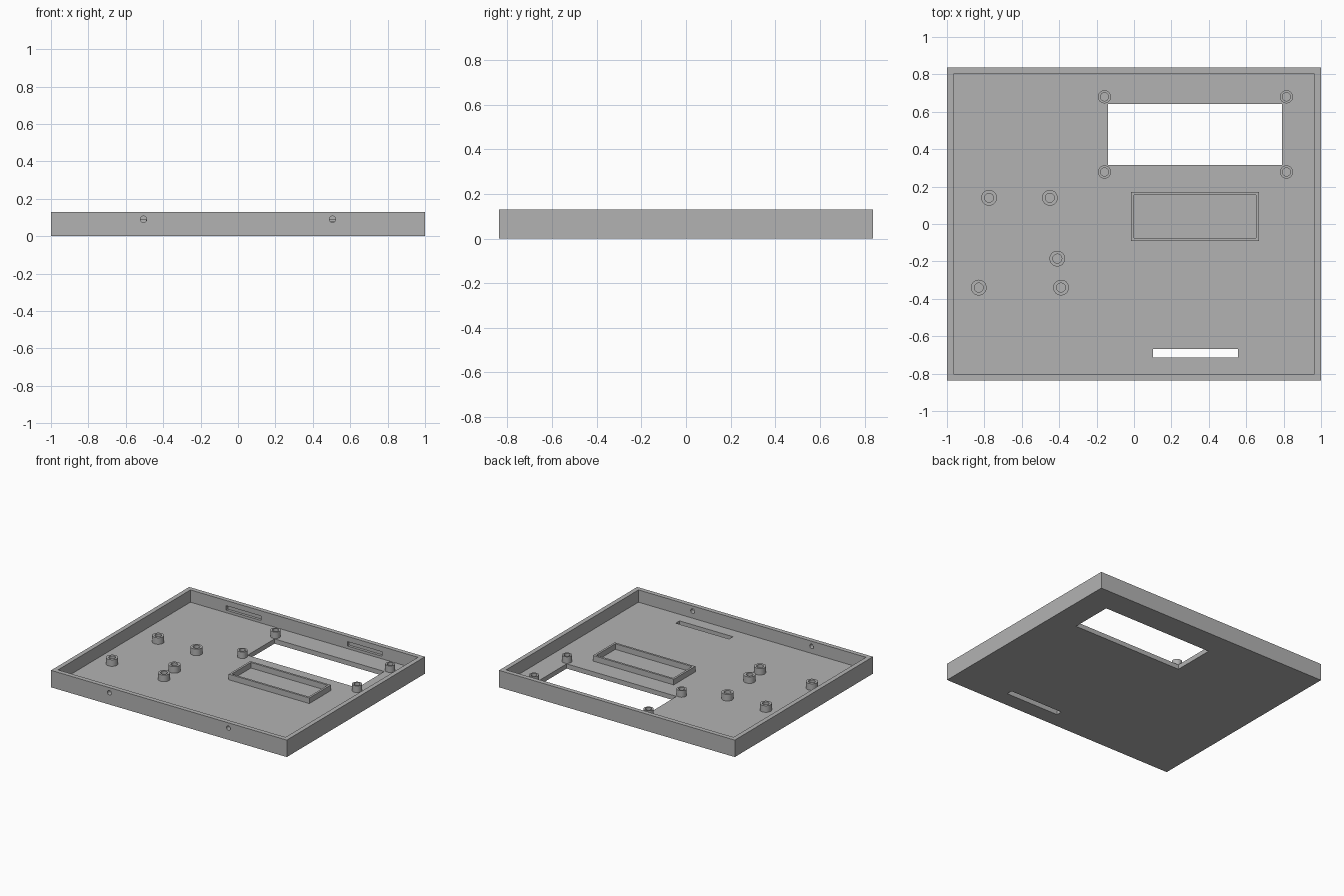
import bpy, bmesh
from math import tau, pi
from mathutils import Matrix, Vector

cube = bpy.data.objects.get("Cube")
if cube:
    bpy.data.objects.remove(cube)

HALF_X, HALF_Y, HEIGHT = 1.0, 0.837, 0.13
WALL, FLOOR = 0.035, 0.036

grey = bpy.data.materials.new("plain grey")
grey.use_nodes = True
colour = (0.45, 0.45, 0.45, 1)
grey.diffuse_color = colour
grey.node_tree.nodes["Principled BSDF"].inputs["Base Color"].default_value = colour


def finish(name, bm):
    bmesh.ops.recalc_face_normals(bm, faces=bm.faces)
    mesh = bpy.data.meshes.new(name)
    bm.to_mesh(mesh)
    bm.free()
    mesh.materials.append(grey)
    obj = bpy.data.objects.new(name, mesh)
    bpy.context.collection.objects.link(obj)
    return obj


def box(name, x0, x1, y0, y1, z0, z1):
    bm = bmesh.new()
    centre = Vector((x0 + x1, y0 + y1, z0 + z1)) / 2
    size = Matrix.Diagonal((x1 - x0, y1 - y0, z1 - z0, 1))
    bmesh.ops.create_cube(bm, size=1, matrix=Matrix.Translation(centre) @ size)
    return finish(name, bm)


def activate(obj):
    bpy.ops.object.select_all(action="DESELECT")
    obj.select_set(True)
    bpy.context.view_layer.objects.active = obj


def cut(obj, cutter):
    cutter.hide_render = True
    activate(obj)
    mod = obj.modifiers.new("cut", "BOOLEAN")
    mod.operation, mod.solver, mod.object = "DIFFERENCE", "EXACT", cutter
    bpy.ops.object.modifier_apply(modifier=mod.name)
    bpy.data.objects.remove(cutter)


def standoff(name, x, y, radius, bore, top):
    # tube spun from its cross-section
    bm = bmesh.new()
    profile = [(radius, FLOOR - 0.004), (radius, top), (bore, top), (bore, FLOOR - 0.004)]
    verts = [bm.verts.new((x + r, y, z)) for r, z in profile]
    edges = [bm.edges.new((verts[i], verts[(i + 1) % 4])) for i in range(4)]
    bmesh.ops.spin(bm, geom=verts + edges, cent=(x, y, 0), axis=(0, 0, 1),
                   angle=tau, steps=32, use_merge=True)
    bmesh.ops.remove_doubles(bm, verts=bm.verts, dist=0.0001)
    obj = finish(name, bm)
    activate(obj)
    bpy.ops.object.shade_smooth_by_angle()


# Tray with an open top
tray = box("tray", -HALF_X, HALF_X, -HALF_Y, HALF_Y, 0, HEIGHT)
cut(tray, box("hollow", -HALF_X + WALL, HALF_X - WALL,
              -HALF_Y + WALL, HALF_Y - WALL, FLOOR, 0.3))

# Display window and slot through the floor
cut(tray, box("window_cutter", -0.14, 0.792, 0.315, 0.642, -0.1, 0.1))
cut(tray, box("slot_cutter", 0.102, 0.555, -0.714, -0.668, -0.1, 0.1))

for side in (-1, 1):
    # Screw holes in the front wall
    bm = bmesh.new()
    place = Matrix.Translation((side * 0.505, -HALF_Y, 0.09)) @ Matrix.Rotation(pi / 2, 4, "X")
    bmesh.ops.create_cone(bm, cap_ends=True, segments=24, radius1=0.017,
                          radius2=0.017, depth=0.12, matrix=place)
    cut(tray, finish("hole_cutter", bm))
    # Shallow latch recesses inside the back wall
    inner = HALF_Y - WALL
    cut(tray, box("latch_cutter", side * 0.515 - 0.147, side * 0.515 + 0.147,
                  inner - 0.02, inner + 0.02, 0.056, 0.09))

# Raised rectangular frame on the floor
frame = box("raised_frame", -0.016, 0.668, -0.09, 0.172, FLOOR - 0.004, 0.079)
cut(frame, box("frame_cutter", 0, 0.652, -0.074, 0.156, 0, 0.2))

# Slim standoffs around the window
for x in (-0.158, 0.815):
    for y in (0.278, 0.68):
        standoff("window_standoff", x, y, 0.035, 0.022, 0.086)

# Wider standoffs for the circuit board
for x, y in [(-0.775, 0.14), (-0.45, 0.14), (-0.41, -0.185), (-0.83, -0.34), (-0.39, -0.34)]:
    standoff("board_standoff", x, y, 0.042, 0.024, 0.086)
